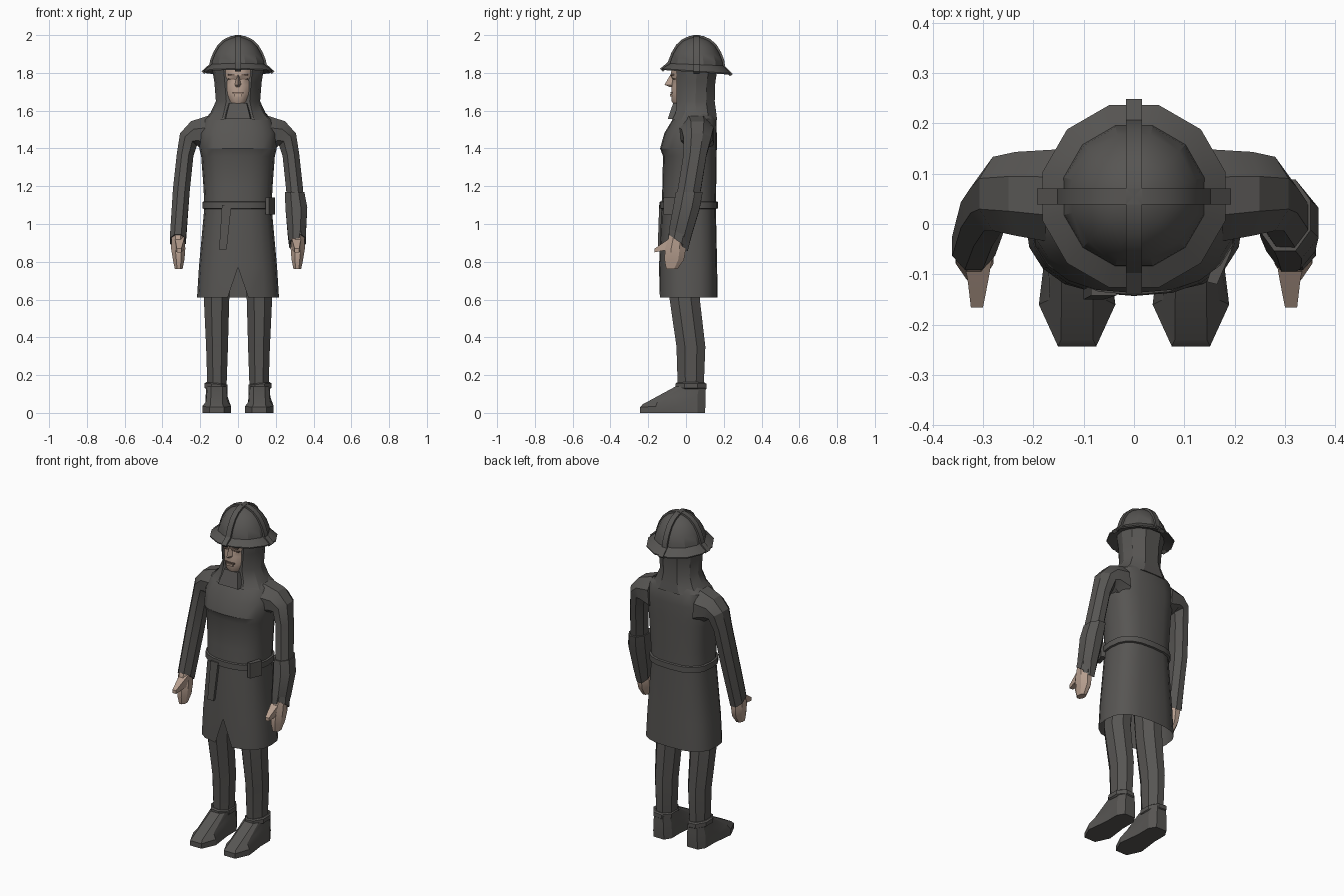
import bpy, bmesh, math
from mathutils import Vector


def material(name, rgb):
    m = bpy.data.materials.new(name)
    m.diffuse_color = (*rgb, 1)
    return m


CLOTH = material("dark_grey", (0.095, 0.091, 0.086))
SKIN = material("skin", (0.47, 0.345, 0.275))
LINE = material("brown_features", (0.17, 0.115, 0.09))


def loft(name, rings, mat, caps=(True, True)):
    """Skin a list of equal-length closed rings."""
    bm = bmesh.new()
    rows = [[bm.verts.new(p) for p in r] for r in rings]
    n = len(rings[0])
    for a, b in zip(rows, rows[1:]):
        for i in range(n):
            j = (i + 1) % n
            bm.faces.new((a[i], a[j], b[j], b[i]))
    if caps[0]:
        bm.faces.new(rows[0])
    if caps[1]:
        bm.faces.new(rows[-1])
    bmesh.ops.remove_doubles(bm, verts=bm.verts, dist=0.0003)
    bmesh.ops.recalc_face_normals(bm, faces=bm.faces)
    me = bpy.data.meshes.new(name)
    bm.to_mesh(me)
    bm.free()
    me.materials.append(mat)
    ob = bpy.data.objects.new(name, me)
    bpy.context.collection.objects.link(ob)
    bpy.ops.object.select_all(action='DESELECT')
    bpy.context.view_layer.objects.active = ob
    ob.select_set(True)
    bpy.ops.object.shade_smooth_by_angle(angle=math.radians(28))
    return ob


def oval(z, w, yf, yb, n=20, ef=0.85, eb=0.72, x=0.0):
    """Horizontal ring; point 0 is at the front, exponents make it boxier."""
    out = []
    for i in range(n):
        a = 2 * math.pi * i / n
        s, c = math.sin(a), -math.cos(a)
        e = ef if c < 0 else eb
        px = math.copysign(abs(s) ** e, s) * w
        py = math.copysign(abs(c) ** e, c) * (yb - yf) / 2 + (yf + yb) / 2
        out.append(Vector((x + px, py, z)))
    return out


def limb_ring(inner, outer, yf, yb, tilt=0.0, s=1, n=8):
    """Ring spanning an inner and an outer (x, z) point; tilt raises the front."""
    (xi, zi), (xo, zo) = inner, outer
    out = []
    for i in range(n):
        a = 2 * math.pi * (i + 0.5) / n
        c, d = math.cos(a) * 1.06, math.sin(a) * 1.06
        out.append((s * ((xi + xo) / 2 + c * (xo - xi) / 2),
                    (yf + yb) / 2 + d * (yb - yf) / 2,
                    (zi + zo) / 2 + c * (zo - zi) / 2 - d * tilt))
    return out


def box(name, lo, hi, mat):
    (a, b, c), (d, e, f) = lo, hi
    return loft(name, [[(a, b, z), (d, b, z), (d, e, z), (a, e, z)] for z in (c, f)], mat)


# Coat, with a slit at the bottom of the front
coat = [oval(*r) for r in (
    (0.61, 0.217, -0.145, 0.167), (0.77, 0.207, -0.143, 0.165),
    (1.09, 0.178, -0.13, 0.158), (1.2, 0.183, -0.125, 0.16),
    (1.36, 0.195, -0.122, 0.162), (1.40, 0.205, -0.137, 0.163),
    (1.48, 0.205, -0.115, 0.163), (1.555, 0.18, -0.07, 0.16),
    (1.60, 0.12, -0.04, 0.14))]
coat[0][0] = coat[1][0].copy()
coat[0][1].x, coat[0][-1].x = 0.055, -0.055
loft("coat", coat, CLOTH, (False, True))

# Belt, hanging end and pouch
loft("belt", [oval(z, 0.179 + d, -0.131 - d, 0.159 + d) for z, d in
              ((1.08, 0), (1.083, 0.01), (1.117, 0.01), (1.12, 0))], CLOTH, (False, False))
loft("belt_end", [[(x0, y, z), (x1, y, z), (x1, y + 0.02, z), (x0, y + 0.02, z)]
                  for x0, x1, y, z in ((-0.1, -0.06, -0.15, 0.865),
                                       (-0.085, -0.035, -0.142, 1.1))], CLOTH)
loft("pouch", [[(0.145, -0.115, z), (0.165, -0.12, z), (0.195, -0.05, z), (0.17, -0.04, z)]
               for z in (1.05, 1.14)], CLOTH)

# Limbs, mirrored
for s, side in ((1, "left"), (-1, "right")):
    loft(side + "_sleeve", [limb_ring(*r, s=s) for r in (
        ((0.14, 1.36), (0.16, 1.575), -0.04, 0.15),
        ((0.2, 1.40), (0.25, 1.545), -0.025, 0.145),
        ((0.215, 1.42), (0.308, 1.48), -0.015, 0.135),
        ((0.235, 1.36), (0.325, 1.37), -0.015, 0.11),
        ((0.255, 1.17), (0.345, 1.19), -0.045, 0.08),
        ((0.275, 0.91), (0.362, 0.91), -0.092, 0.005, 0.035))], CLOTH)
    loft(side + "_hand", [limb_ring(*r, s=s) for r in (
        ((0.285, 0.95), (0.352, 0.95), -0.085, -0.01),
        ((0.278, 0.87), (0.355, 0.87), -0.112, 0.0),
        ((0.283, 0.81), (0.345, 0.81), -0.115, -0.01),
        ((0.293, 0.762), (0.335, 0.762), -0.105, -0.045))], SKIN)
    loft(side + "_thumb", [[(s * x0, y, z0), (s * x1, y, z0), (s * x1, y, z1), (s * x0, y, z1)]
                           for x0, x1, y, z0, z1 in ((0.282, 0.338, -0.07, 0.87, 0.935),
                                                     (0.29, 0.33, -0.115, 0.86, 0.905),
                                                     (0.3, 0.324, -0.166, 0.85, 0.87))], SKIN)
    loft(side + "_leg", [limb_ring((a, z), (b, z), yf, yb, s=s) for z, a, b, yf, yb in (
        (0.95, 0.02, 0.15, -0.09, 0.08), (0.6, 0.045, 0.182, -0.088, 0.075),
        (0.35, 0.052, 0.17, -0.052, 0.104), (0.13, 0.06, 0.163, -0.045, 0.095))], CLOTH)
    loft(side + "_boot_strap", [limb_ring((0.053 + d, z - .005), (0.178 - d, z + .005),
                                          -0.058 + d, 0.11 - d, s=s)
                                for z, d in ((0.122, 0.008), (0.128, 0), (0.152, 0), (0.158, 0.008))], CLOTH)
    # Boot outline: half-width, y, z from toe to heel on each level
    levels = (((.038, -.243, 0), (.076, -.16, 0), (.06, -.03, 0), (.06, .06, 0), (.035, .1, 0)),
              ((.038, -.243, .03), (.076, -.16, .035), (.06, -.03, .04), (.06, .06, .04), (.035, .103, .04)),
              ((.032, -.23, .045), (.055, -.15, .062), (.057, -.08, .088), (.058, .06, .09), (.033, .103, .09)),
              ((.03, -.055, .14), (.048, -.035, .14), (.056, .0, .14), (.05, .07, .14), (.03, .102, .14)))
    loft(side + "_boot", [[(s * 0.113 + w, y, z) for w, y, z in lv] +
                          [(s * 0.113 - w, y, z) for w, y, z in reversed(lv)]
                          for lv in levels], CLOTH)

# Loose turned-back cuff on one forearm
loft("forearm_cuff", [limb_ring(*r) for r in (
    ((0.247, 1.17), (0.352, 1.17), -0.055, 0.09),
    ((0.25, 1.08), (0.368, 1.09), -0.07, 0.075),
    ((0.262, 0.95), (0.361, 0.96), -0.09, 0.03, 0.02),
    ((0.27, 0.89), (0.345, 0.89), -0.095, 0.01, 0.035))], CLOTH, (True, False))

# Hood with a flat front around the face, and throat flap
hood = []
for z, w, yf, yb, f in ((1.55, 0.18, -0.075, 0.165, 0.085), (1.59, 0.145, -0.055, 0.16, 0.075),
                        (1.65, 0.117, -0.05, 0.152, 0.062), (1.75, 0.125, -0.05, 0.155, 0.07),
                        (1.84, 0.14, -0.05, 0.17, 0.078)):
    half = ((f, yf), (w * .9, yf + .05), (w, (yf + yb) / 2), (w * .85, yb - .045), (w * .38, yb))
    hood.append([(x, y, z) for x, y in half] + [(-x, y, z) for x, y in reversed(half)])
loft("hood", hood, CLOTH)
loft("throat_flap", [[(-w, y, z), (w, y, z), (w + .01, y + .05, z), (-w - .01, y + .05, z)]
                     for w, y, z in ((0.066, -0.097, 1.555), (0.045, -0.068, 1.64))], CLOTH)

# Face
face = []
for z, w, y in ((1.625, 0.036, -0.06), (1.65, 0.045, -0.076), (1.69, 0.058, -0.078),
                (1.735, 0.064, -0.075), (1.765, 0.066, -0.07), (1.785, 0.067, -0.08),
                (1.83, 0.068, -0.076)):
    half = ((0.3 * w, y), (0.7 * w, y + .01), (w, y + .03), (w, 0.0))
    face.append([(x, a, z) for x, a in half] + [(-x, a, z) for x, a in reversed(half)])
loft("face", face, SKIN)
loft("nose", [[(-w, -0.066, z), (0, y, z), (w, -0.066, z)] for w, y, z in
              ((0.016, -0.085, 1.725), (0.02, -0.113, 1.737), (0.012, -0.098, 1.765),
               (0.01, -0.082, 1.79))], SKIN)
box("mouth", (-0.03, -0.083, 1.69), (0.03, -0.07, 1.698), LINE)
box("lower_lip", (-0.022, -0.084, 1.676), (0.022, -0.07, 1.688), SKIN)
for s, side in ((1, "left"), (-1, "right")):
    xs = sorted((s * 0.018, s * 0.052))
    box(side + "_eye", (xs[0], -0.072, 1.764), (xs[1], -0.05, 1.77), LINE)
    box(side + "_brow", (xs[0], -0.083, 1.787), (xs[1], -0.06, 1.794), LINE)

# Helmet: dome and sloping brim
CY = 0.055


def circle(r, z, tilt=0.0, n=12):
    return [(r * math.sin(a), CY + r * math.cos(a), z - tilt * math.cos(a))
            for a in (2 * math.pi * (i + 0.5) / n for i in range(n))]


loft("helmet_dome", [circle(r, z) for r, z in (
    (0.147, 1.825), (0.142, 1.86), (0.127, 1.9), (0.103, 1.94), (0.072, 1.968),
    (0.036, 1.985), (0.008, 1.99))], CLOTH)
loft("helmet_brim", [circle(*r) for r in (
    (0.13, 1.82, 0.005), (0.187, 1.803, 0.013), (0.188, 1.81, 0.013), (0.143, 1.845, 0.005))],
    CLOTH, (False, False))

# Two reinforcing bands crossing over the helmet
half = ((0.193, 1.808), (0.152, 1.845), (0.147, 1.868), (0.132, 1.907), (0.107, 1.949),
        (0.075, 1.978), (0.037, 1.995))
path = [(-r, z) for r, z in half] + [(0, 2.0)] + [(r, z) for r, z in reversed(half)]
for name, along_y in (("helmet_long_band", True), ("helmet_cross_band", False)):
    rings = []
    for r, z in path:
        ring = []
        for w, k in ((-.016, 0), (.016, 0), (.016, 1), (-.016, 1)):
            q = r * (1 - 0.08 * k)
            h = z - 0.014 * k
            ring.append((w, CY + q, h - 0.07 * q) if along_y and abs(r) > .15
                        else (w, CY + q, h) if along_y else (q, CY + w, h))
        rings.append(ring)
    loft(name, rings, CLOTH)
